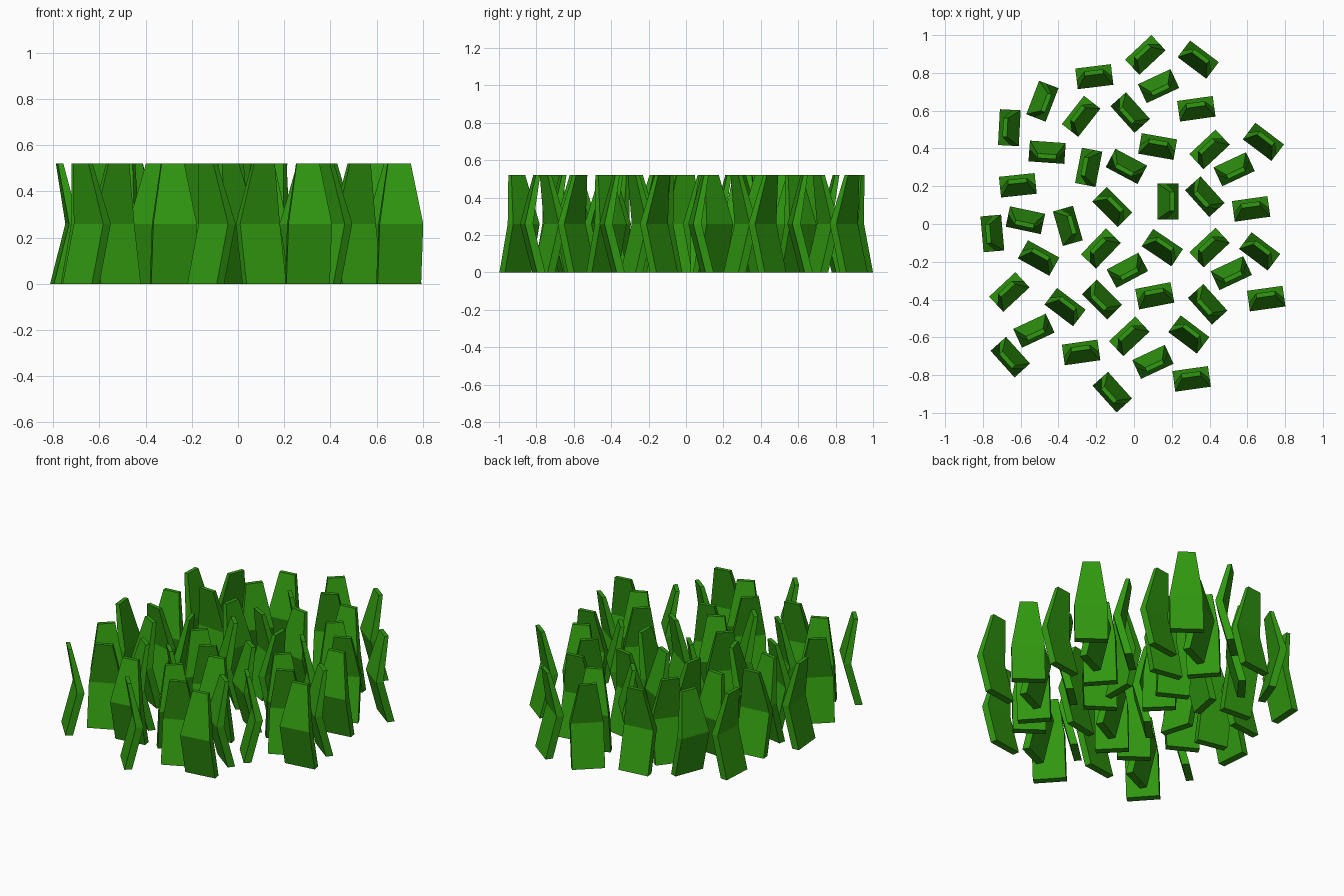
import bpy, bmesh
from math import radians
from mathutils import Matrix, Vector

if "Cube" in bpy.data.objects:
    bpy.data.objects.remove(bpy.data.objects["Cube"])

green = bpy.data.materials.new("grass_green")
green.diffuse_color = (0.03, 0.32, 0.005, 1)
green.use_nodes = True
green.node_tree.nodes["Principled BSDF"].inputs["Base Color"].default_value = green.diffuse_color

# Blade cross-sections: height, half width, front depth, back depth
SECTIONS = [(0.0, 0.095, 0.011, 0.055),
            (0.26, 0.095, -0.055, -0.011),
            (0.52, 0.05, 0.010, 0.034)]

# Facing angles of the five blades in every tuft
ANGLES = [43, -37, 205, 132, 8]

# Tufts: turn of the whole tuft, then its five blade positions
TUFTS = [
    (0, [(.06, .895), (.34, .87), (.13, .73), (-.02, .59), (.33, .61)]),
    (44, [(-.66, .51), (-.21, .78), (-.485, .65), (-.46, .38), (-.28, .57)]),
    (0, [(.40, .395), (.685, .435), (.53, .29), (.375, .145), (.62, .08)]),
    (-53, [(.125, .41), (.18, .12), (-.04, .305), (-.24, .30), (-.115, .09)]),
    (-37, [(-.615, .205), (-.35, -.01), (-.575, .02), (-.75, -.05), (-.505, -.18)]),
    (3, [(-.175, -.13), (.15, -.125), (-.035, -.245), (-.17, -.40), (.11, -.38)]),
    (0, [(.40, -.125), (.665, -.145), (.515, -.26), (.39, -.425), (.70, -.395)]),
    (0, [(-.66, -.36), (-.365, -.44), (-.53, -.565), (-.655, -.705), (-.28, -.68)]),
    (0, [(-.025, -.595), (.29, -.585), (.10, -.73), (-.115, -.89), (.305, -.82)]),
]


def add_blade(bm, x, y, angle):
    """Lofted, bent blade with a tapered tip."""
    m = Matrix.Translation((x, y, 0)) @ Matrix.Rotation(radians(angle), 4, 'Z')
    rings = [[bm.verts.new(m @ Vector(p)) for p in
              ((-w, f, z), (w, f, z), (w, b, z), (-w, b, z))]
             for z, w, f, b in SECTIONS]
    bm.faces.new(rings[0][::-1])
    bm.faces.new(rings[-1])
    for lo, hi in zip(rings, rings[1:]):
        for i in range(4):
            j = (i + 1) % 4
            bm.faces.new((lo[i], lo[j], hi[j], hi[i]))


# One object per tuft of grass
for n, (turn, spots) in enumerate(TUFTS, 1):
    bm = bmesh.new()
    for (x, y), a in zip(spots, ANGLES):
        add_blade(bm, x, y, a + turn)
    mesh = bpy.data.meshes.new(f"grass_tuft_{n}")
    bm.to_mesh(mesh)
    bm.free()
    mesh.materials.append(green)
    bpy.context.collection.objects.link(bpy.data.objects.new(f"grass_tuft_{n}", mesh))
